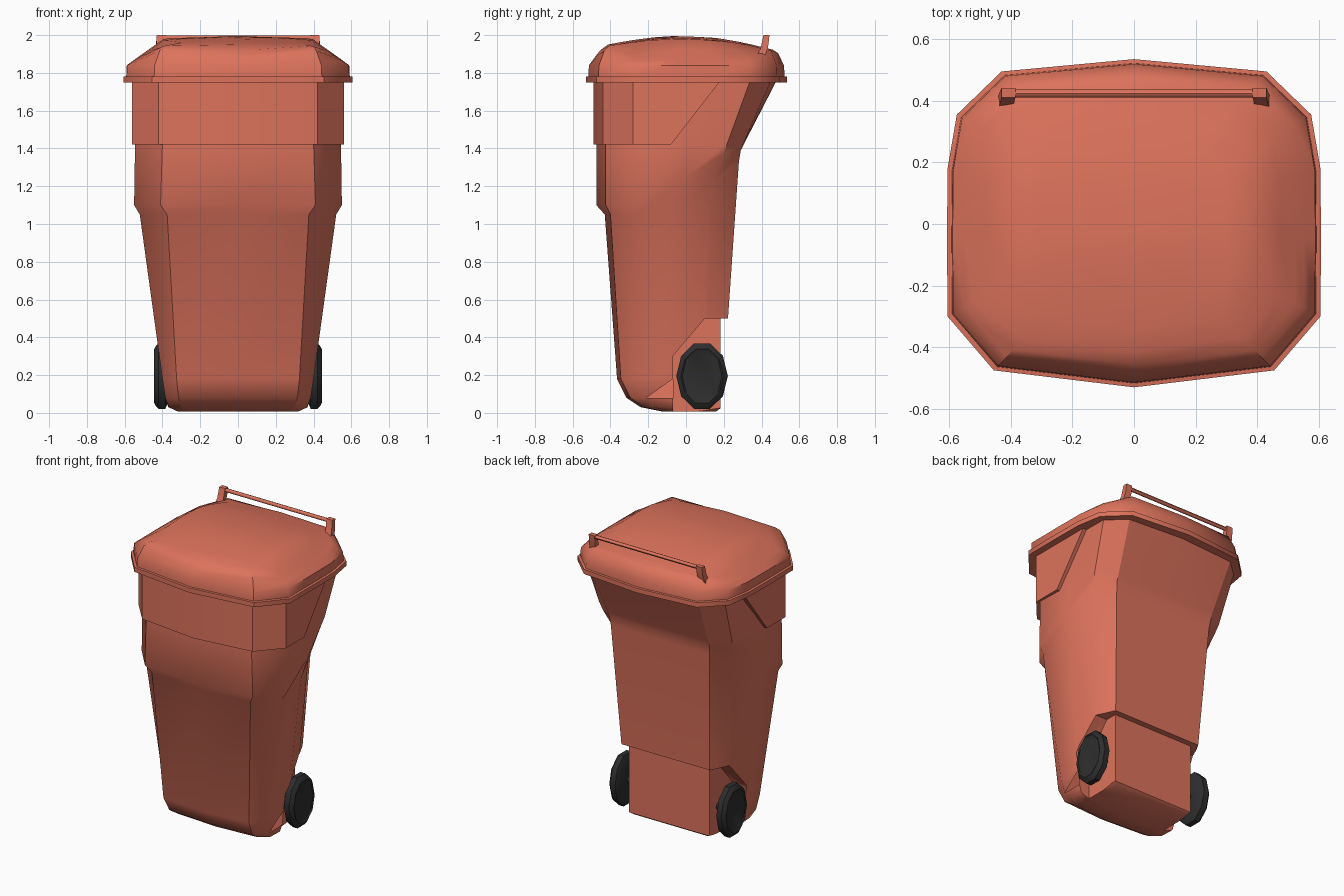
import bpy, bmesh, math

cube = bpy.data.objects.get("Cube")
if cube:
    bpy.data.objects.remove(cube, do_unlink=True)


def material(name, rgb):
    m = bpy.data.materials.new(name)
    m.use_nodes = True
    m.diffuse_color = (*rgb, 1)
    bsdf = next(n for n in m.node_tree.nodes if n.type == 'BSDF_PRINCIPLED')
    bsdf.inputs["Base Color"].default_value = (*rgb, 1)
    bsdf.inputs["Roughness"].default_value = 0.6
    return m


RED = material("terracotta_plastic", (0.72, 0.17, 0.107))
BLACK = material("black_rubber", (0.027, 0.027, 0.027))


def finish(bm, name, mat, angle=45):
    bmesh.ops.recalc_face_normals(bm, faces=bm.faces)
    me = bpy.data.meshes.new(name)
    bm.to_mesh(me)
    bm.free()
    me.materials.append(mat)
    ob = bpy.data.objects.new(name, me)
    bpy.context.collection.objects.link(ob)
    if angle:
        smooth(ob, angle)
    return ob


def activate(ob):
    bpy.ops.object.select_all(action='DESELECT')
    ob.select_set(True)
    bpy.context.view_layer.objects.active = ob


def smooth(ob, angle):
    activate(ob)
    bpy.ops.object.shade_smooth_by_angle(angle=math.radians(angle))


def mirrored(half):
    """Close a half outline that starts and ends on x = 0."""
    return half + [(-p[0], *p[1:]) for p in reversed(half[1:-1])]


def loft(rings, creases=()):
    bm = bmesh.new()
    vs = [[bm.verts.new(p) for p in ring] for ring in rings]
    n = len(rings[0])
    for a, b in zip(vs, vs[1:]):
        for i in range(n):
            j = (i + 1) % n
            bm.faces.new((a[i], a[j], b[j], b[i]))
        for i in creases:
            bm.edges.get((a[i], b[i])).smooth = False
    bm.faces.new(vs[0])
    bm.faces.new(vs[-1])
    return bm


def prism(profile, x0, x1):
    """Extrude a (y, z) profile along x."""
    return loft([[(x, y, z) for y, z in profile] for x in (x0, x1)])


# Body: each level runs front centre, front corner, side front, side, side back, back corner, back centre
def level(front, corner, side_front, side, side_back, back_corner, back, zs):
    pts = [(0, front), corner, side_front, side, side_back, back_corner, (0, back)]
    return mirrored([(x, y, z) for (x, y), z in zip(pts, zs)])


body_rings = [
    level(-.13, (.26, -.12), (.32, -.08), (.32, 0), (.3, .08), (.28, .16), .16, [.008] * 7),
    level(-.24, (.3, -.22), (.365, -.17), (.37, -.02), (.35, .1), (.31, .19), .19, [.03] * 7),
    level(-.315, (.315, -.295), (.385, -.21), (.385, -.03), (.36, .1), (.315, .2), .2, [.08] * 7),
    level(-.365, (.325, -.345), (.4, -.23), (.395, -.03), (.365, .1), (.32, .2), .2, [.18] * 7),
    level(-.43, (.375, -.4), (.52, -.26), (.5, -.03), (.45, .13), (.375, .28), .28,
          [1.05, 1.05, 1.05, 1.1, 1.22, 1.33, 1.33]),
    level(-.475, (.41, -.425), (.55, -.26), (.535, 0), (.49, .2), (.38, .29), .29,
          [1.1, 1.1, 1.1, 1.25, 1.37, 1.39, 1.39]),
    level(-.475, (.4, -.425), (.545, -.26), (.535, 0), (.505, .22), (.38, .305), .31, [1.43] * 7),
    level(-.475, (.41, -.425), (.54, -.27), (.535, .05), (.53, .34), (.41, .45), .48, [1.76] * 7),
]
body = finish(loft(body_rings, creases=(1, 5, 7, 11)), "bin_body", RED, None)


# Wheel recesses and the shallow step across the back
def carve(target, profile, x0, x1):
    cutter = finish(prism(profile, x0, x1), "recess_cutter", RED, None)
    cutter.hide_render = True
    mod = target.modifiers.new("recess", 'BOOLEAN')
    mod.operation, mod.solver, mod.object = 'DIFFERENCE', 'EXACT', cutter
    activate(target)
    bpy.ops.object.modifier_apply(modifier=mod.name)
    bpy.data.objects.remove(cutter, do_unlink=True)


recess = [(-.07, -.1), (-.07, .3), (.1, .5), (.5, .5), (.5, -.1)]
for s in (1, -1):
    carve(body, recess, s * .305, s * .8)
carve(body, [(.182, -.1), (.182, .5), (.5, .5), (.5, -.1)], -.7, .7)
smooth(body, 45)

# Upper collar: a thick band around the front with slanted ends
bm = bmesh.new()
rows = []
for z, end in ((1.42, -.08), (1.755, .18)):
    half = [(.56, end), (.56, -.28), (.42, -.44), (0, -.49)]
    strip = half + [(-x, y) for x, y in reversed(half[:-1])]
    rows.append([bm.verts.new((x, y, z)) for x, y in strip])
for i in range(len(rows[0]) - 1):
    bm.faces.new((rows[0][i], rows[0][i + 1], rows[1][i + 1], rows[1][i]))
bmesh.ops.recalc_face_normals(bm, faces=bm.faces)
if sum(f.normal.y for f in bm.faces) > 0:
    bmesh.ops.reverse_faces(bm, faces=bm.faces)
bmesh.ops.solidify(bm, geom=bm.faces[:], thickness=.035)
finish(bm, "upper_collar", RED, 30)

# Lid: stepped rim below a hipped dome
OUTLINE = mirrored([(0, -.53), (.455, -.475), (.605, -.3), (.607, -.05), (.605, .18),
                    (.575, .355), (.43, .495), (0, .535)])


def ramp(v, keys):
    for (a, fa), (b, fb) in zip(keys, keys[1:]):
        if v <= b:
            return fa + (fb - fa) * max(0, v - a) / (b - a)
    return keys[-1][1]


def dome(x, y):
    across = ramp(abs(x), [(0, 1), (.39, .92), (.59, 0)])
    along = ramp(y, [(-.515, 0), (-.45, .55), (-.41, .72), (-.2, .94), (-.05, 1),
                     (.15, .94), (.3, .78), (.48, .5), (.52, 0)])
    return 1.84 + .156 * across * along


def rim(scale, z):
    return [(x * scale, y * scale, z) for x, y in OUTLINE]


lid_rings = [rim(1, 1.748), rim(1, 1.78), rim(.975, 1.782), rim(.97, 1.84)]
for s in (.91, .86, .78, .65, .5, .3, .1):
    lid_rings.append([(x * s, y * s, dome(x * s, y * s)) for x, y in OUTLINE])
finish(loft(lid_rings), "lid", RED, 42)

# Handle: two curved brackets and a bar
bracket = [(.37, 1.88), (.395, 1.93), (.41, 2.0), (.442, 2.0), (.435, 1.94), (.41, 1.86)]
for s, side in ((1, "left"), (-1, "right")):
    bm = prism(bracket, .385, .43)
    for v in bm.verts:
        v.co.x = s * (v.co.x + max(0, 1.96 - v.co.z) * .13)
    finish(bm, side + "_handle_bracket", RED, 30)


def disc_ring(x, r, sides, squash=1.0, cy=0.0, cz=0.0):
    return [(x, cy + r * squash * math.cos(math.tau * i / sides),
             cz + r * math.sin(math.tau * i / sides)) for i in range(sides)]


finish(loft([disc_ring(x, .013, 8, 1, .423, 1.985) for x in (-.4, .4)]), "handle_bar", RED)

# Wheels and axle
WHEEL = [(.372, .15), (.385, .182), (.422, .182), (.436, .165), (.444, .15), (.438, .14)]
for s, side in ((1, "left"), (-1, "right")):
    rings = [disc_ring(s * x, r, 10, .75, .085, .195) for x, r in WHEEL]
    finish(loft(rings), side + "_wheel", BLACK, 35)
finish(loft([disc_ring(x, .025, 10, 1, .085, .195) for x in (-.38, .38)]), "axle", BLACK)
